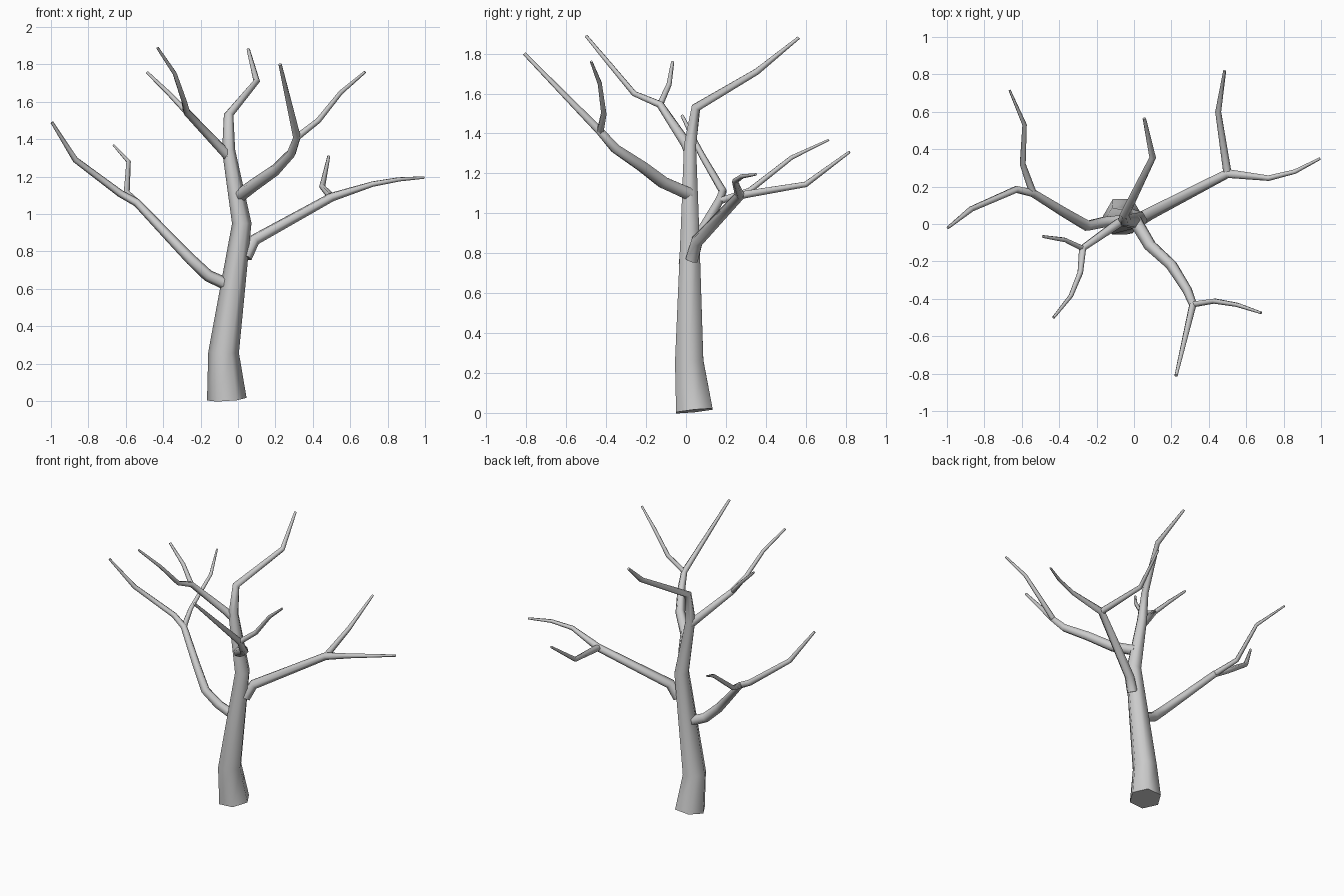
import bpy, bmesh, math
from mathutils import Vector

SIDES = 6


def limb(name, nodes):
    """Capped six-sided tube through nodes (x, y, z, radius)."""
    pts = [Vector(n[:3]) for n in nodes]
    dirs = [(b - a).normalized() for a, b in zip(pts, pts[1:])]
    tans = [dirs[0]] + [(a + b).normalized() for a, b in zip(dirs, dirs[1:])] + [dirs[-1]]
    ref = Vector((1, 0, 0)) if abs(tans[0].x) < 0.6 else Vector((0, 0, 1))
    bm = bmesh.new()
    rings = []
    for p, t, n in zip(pts, tans, nodes):
        ref = (ref - t * ref.dot(t)).normalized()
        side = t.cross(ref)
        ring = []
        for i in range(SIDES):
            a = 2 * math.pi * i / SIDES
            ring.append(bm.verts.new(p + n[3] * (ref * math.cos(a) + side * math.sin(a))))
        rings.append(ring)
    for lo, hi in zip(rings, rings[1:]):
        for i in range(SIDES):
            j = (i + 1) % SIDES
            bm.faces.new((lo[i], lo[j], hi[j], hi[i]))
    bm.faces.new(rings[0][::-1])
    bm.faces.new(rings[-1])
    me = bpy.data.meshes.new(name)
    bm.to_mesh(me)
    bm.free()
    me.shade_smooth()
    me.set_sharp_from_angle(angle=math.radians(65))
    ob = bpy.data.objects.new(name, me)
    bpy.context.collection.objects.link(ob)
    return ob


# Trunk, ending in the top branch
limb("trunk", [(-.06, .042, .01, .106), (-.077, .016, .26, .082), (.02, .02, .95, .052),
               (-.05, .02, 1.34, .035), (-.05, .05, 1.53, .026), (.1, .355, 1.71, .018),
               (.055, .565, 1.88, .009)])

# Low left branch with its side twig
limb("left_branch", [(-.05, .02, .62, .034), (-.16, .01, .67, .032), (-.25, -.01, .755, .03),
                     (-.37, .06, .88, .026), (-.54, .165, 1.06, .022), (-.63, .185, 1.11, .02),
                     (-.87, .08, 1.29, .016), (-.995, -.02, 1.49, .008)])
limb("left_twig", [(-.54, .165, 1.06, .02), (-.595, .32, 1.115, .016),
                   (-.585, .53, 1.28, .012), (-.665, .715, 1.368, .006)])

# Low right branch with its side twig
limb("right_branch", [(.04, .03, .77, .036), (.085, .055, .86, .033), (.5, .27, 1.09, .025),
                      (.72, .245, 1.16, .015), (.86, .28, 1.185, .012), (.995, .35, 1.195, .007)])
limb("right_twig", [(.5, .27, 1.09, .022), (.45, .6, 1.145, .016), (.485, .82, 1.308, .008)])

# Front branch with its side twig
limb("front_branch", [(.005, .02, 1.095, .036), (.085, -.115, 1.155, .034), (.2, -.22, 1.235, .031),
                      (.285, -.355, 1.325, .026), (.315, -.43, 1.41, .021), (.225, -.81, 1.8, .009)])
limb("front_twig", [(.315, -.43, 1.41, .018), (.43, -.412, 1.5, .015),
                    (.55, -.432, 1.65, .012), (.68, -.475, 1.76, .007)])

# Upper left branch with its side twig
limb("upper_branch", [(-.05, .02, 1.31, .03), (-.09, 0, 1.35, .027), (-.275, -.13, 1.545, .02),
                      (-.287, -.26, 1.6, .015), (-.338, -.385, 1.75, .012), (-.43, -.5, 1.888, .008)])
limb("upper_twig", [(-.275, -.13, 1.545, .016), (-.37, -.085, 1.645, .013),
                    (-.487, -.067, 1.758, .008)])
